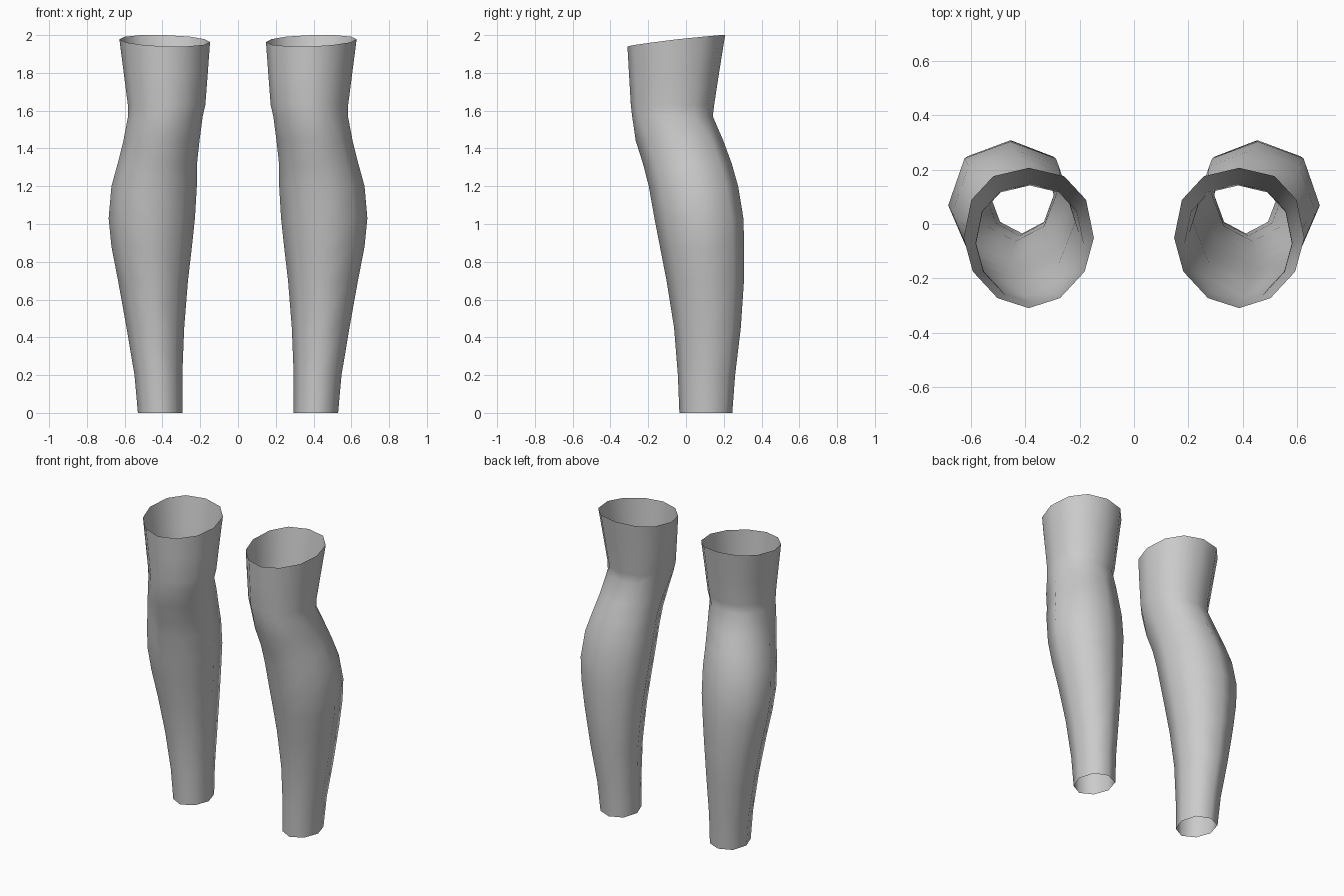
import bpy, bmesh
from math import sin, cos, pi, copysign

if "Cube" in bpy.data.objects:
    bpy.data.objects.remove(bpy.data.objects["Cube"])

# Leg cross-sections: z, inner x, outer x, front y, back y, sides
RINGS = [
    (0.00, .295, .530, -.035, .245, 8),
    (0.20, .295, .548, -.043, .260, 8),
    (0.45, .285, .590, -.063, .290, 8),
    (0.70, .265, .635, -.103, .307, 8),
    (0.88, .244, .670, -.138, .308, 8),
    (1.03, .228, .685, -.167, .304, 8),
    (1.20, .218, .670, -.197, .276, 8),
    (1.32, .217, .637, -.228, .242, 8),
    (1.44, .204, .607, -.266, .198, 8),
    (1.57, .187, .582, -.285, .142, 12),
    (1.63, .173, .583, -.292, .149, 12),
    (1.80, .160, .605, -.302, .175, 12),
    (1.97, .148, .628, -.310, .207, 12),
]


def make_ring(bm, side, z, x0, x1, y0, y1, n):
    """Closed loop with a fuller back, narrower front; the top one slants."""
    cx, rx, cy, ry = (x0 + x1) / 2, (x1 - x0) / 2, (y0 + y1) / 2, (y1 - y0) / 2
    tilt = .03 if z > 1.9 else 0
    verts = []
    for i in range(n):
        a = 2 * pi * i / n
        c, s = cos(a), sin(a)
        p = .88 if s > 0 else 1.06
        x = cx + rx * copysign(abs(c) ** p, c)
        y = cy + ry * copysign(abs(s) ** p, s)
        verts.append(bm.verts.new((side * x, y, z + tilt * s + tilt / 4 * c)))
    return verts


def stitch(bm, a, b):
    """Join two rings, using quads where the counts match, else triangles."""
    na, nb = len(a), len(b)
    i = j = 0
    while i < na or j < nb:
        if na == nb:
            bm.faces.new((a[i], a[(i + 1) % na], b[(i + 1) % nb], b[i]))
            i, j = i + 1, j + 1
        elif j >= nb or (i < na and (i + .5) / na < (j + .5) / nb):
            bm.faces.new((a[i % na], a[(i + 1) % na], b[j % nb]))
            i += 1
        else:
            bm.faces.new((a[i % na], b[(j + 1) % nb], b[j % nb]))
            j += 1


def make_leg(name, side):
    bm = bmesh.new()
    loops = [make_ring(bm, side, *r) for r in RINGS]
    for a, b in zip(loops, loops[1:]):
        stitch(bm, a, b)
    if side < 0:
        bmesh.ops.reverse_faces(bm, faces=bm.faces[:])
    for f in bm.faces:
        f.smooth = True
    mesh = bpy.data.meshes.new(name)
    bm.to_mesh(mesh)
    bm.free()
    obj = bpy.data.objects.new(name, mesh)
    bpy.context.collection.objects.link(obj)


# Pair of open lower-leg sleeves
make_leg("leg_sleeve_right", 1)
make_leg("leg_sleeve_left", -1)
